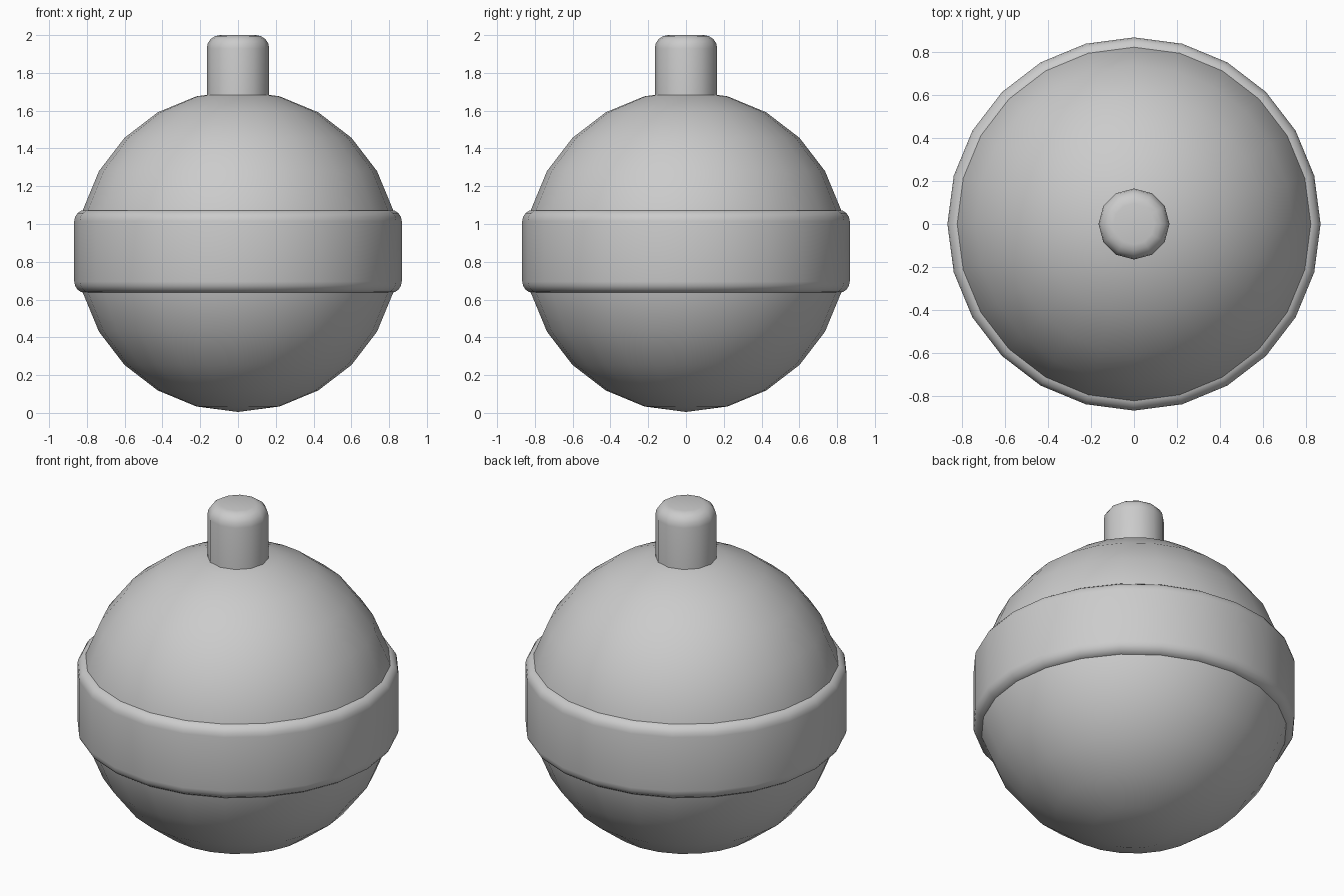
import bpy, math

if "Cube" in bpy.data.objects:
    bpy.data.objects.remove(bpy.data.objects["Cube"])

grey = bpy.data.materials.new("plain_grey")
grey.diffuse_color = (0.6, 0.6, 0.6, 1)
grey.use_nodes = True
grey.node_tree.nodes["Principled BSDF"].inputs["Base Color"].default_value = grey.diffuse_color


def lathe(name, profile, segments):
    """Revolve (radius, z) points round the z axis; zero radius makes a pole."""
    verts, rings, faces = [], [], []
    for r, z in profile:
        n = 1 if r < 1e-5 else segments
        rings.append([len(verts) + i for i in range(n)])
        verts += [(r * math.cos(math.tau * i / segments),
                   r * math.sin(math.tau * i / segments), z) for i in range(n)]
    for a, b in zip(rings, rings[1:]):
        for i in range(segments):
            j = (i + 1) % segments
            quad = [a[i % len(a)], a[j % len(a)], b[j % len(b)], b[i % len(b)]]
            faces.append(list(dict.fromkeys(quad)))
    mesh = bpy.data.meshes.new(name)
    mesh.from_pydata(verts, [], faces)
    mesh.materials.append(grey)
    obj = bpy.data.objects.new(name, mesh)
    bpy.context.collection.objects.link(obj)
    bpy.ops.object.select_all(action='DESELECT')
    obj.select_set(True)
    bpy.context.view_layer.objects.active = obj
    bpy.ops.object.shade_smooth_by_angle(angle=math.radians(50))
    return obj


def rounded(radius, z, bevel, side, steps=4):
    """Quarter-round edge from the wall to the flat end; side is +1 top, -1 bottom."""
    angles = [math.pi / 2 * i / steps for i in range(steps + 1)]
    arc = [(radius - bevel + bevel * math.cos(a),
            z + side * bevel * (math.sin(a) - 1)) for a in angles]
    return arc if side > 0 else arc[::-1]


MID = 0.855

# round float body
lathe("float_ball", [(0.85 * math.sin(math.pi * i / 12),
                      MID - 0.85 * math.cos(math.pi * i / 12)) for i in range(13)], 24)

# raised band round the middle, its ends sunk into the ball
lathe("middle_band", [(0.76, MID - 0.22)] + rounded(0.867, MID - 0.22, 0.06, -1)
      + rounded(0.867, MID + 0.22, 0.06, 1) + [(0.76, MID + 0.22)], 24)

# stem with a rounded top
lathe("top_stem", [(0, 1.6), (0.165, 1.6)] + rounded(0.165, 2.0, 0.07, 1) + [(0, 2.0)], 12)
